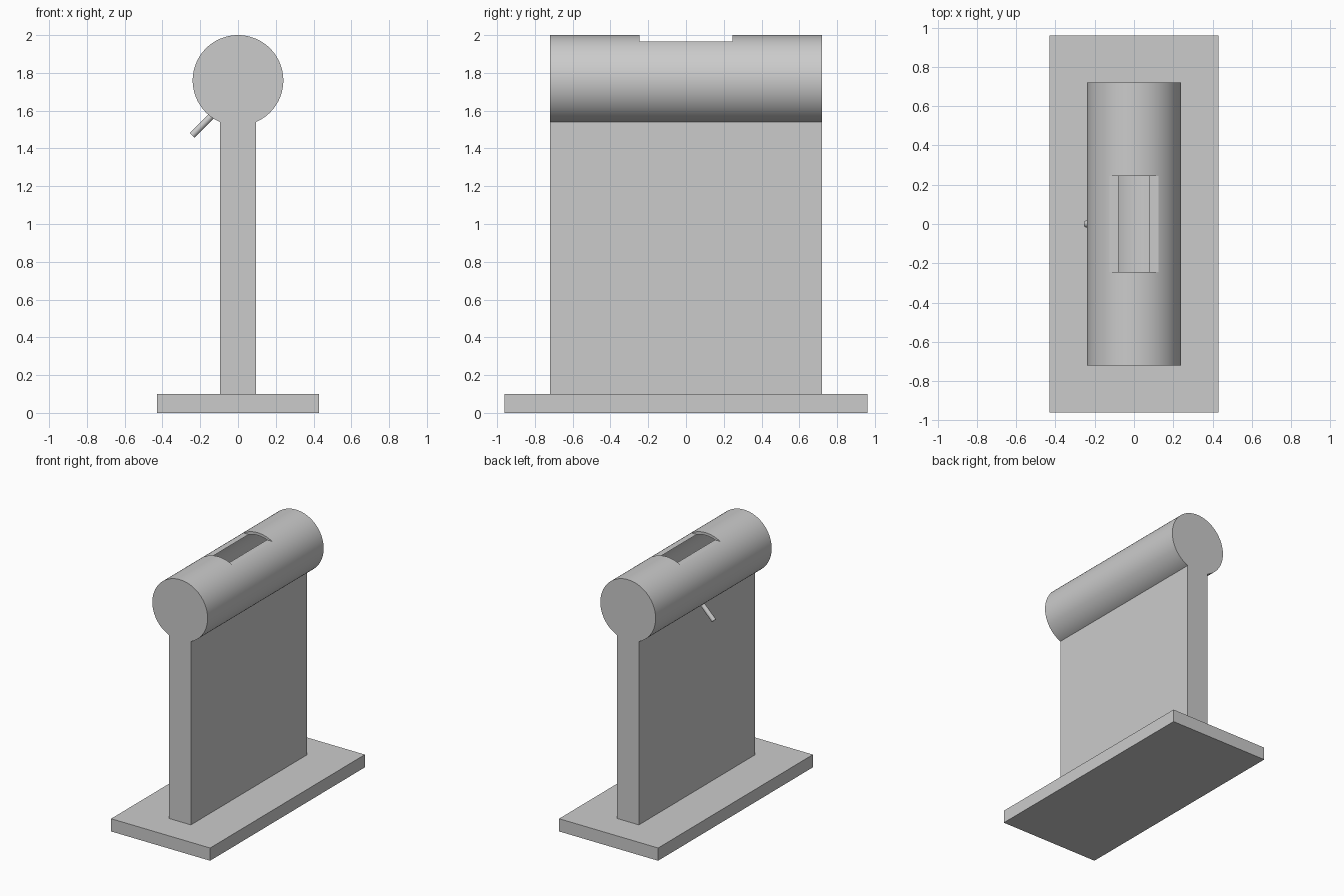
import bpy
from mathutils import Vector

cube = bpy.data.objects.get("Cube")
if cube:
    bpy.data.objects.remove(cube, do_unlink=True)

grey = bpy.data.materials.new("light_grey")
grey.use_nodes = True
grey.diffuse_color = (0.6, 0.6, 0.6, 1)
grey.node_tree.nodes["Principled BSDF"].inputs["Base Color"].default_value = (0.6, 0.6, 0.6, 1)

AXIS_Z = 1.76
RADIUS = 0.24
WALL = 0.02
LENGTH = 1.44


def finish(name):
    ob = bpy.context.object
    ob.name = name
    ob.data.materials.append(grey)
    return ob


def box(name, size, centre):
    bpy.ops.mesh.primitive_cube_add(size=1, location=centre)
    ob = finish(name)
    ob.scale = size
    bpy.ops.object.transform_apply(location=False, rotation=False, scale=True)
    return ob


def rod(name, start, end, radius, sides):
    start, end = Vector(start), Vector(end)
    axis = end - start
    bpy.ops.mesh.primitive_cylinder_add(
        vertices=sides, radius=radius, depth=axis.length, location=(start + end) / 2,
        rotation=axis.to_track_quat('Z', 'Y').to_euler())
    return finish(name)


def smooth(ob):
    bpy.ops.object.select_all(action='DESELECT')
    ob.select_set(True)
    bpy.context.view_layer.objects.active = ob
    bpy.ops.object.shade_smooth_by_angle()


def combine(target, other, operation):
    # apply the boolean and remove the helper
    bpy.context.view_layer.objects.active = target
    mod = target.modifiers.new(operation.lower(), 'BOOLEAN')
    mod.operation = operation
    mod.solver = 'EXACT'
    mod.object = other
    bpy.ops.object.modifier_apply(modifier=mod.name)
    bpy.data.objects.remove(other, do_unlink=True)


# base plate
box("base_plate", (0.86, 1.92, 0.1), (0, 0, 0.05))

# upright panel and horizontal tank share flush ends
tank = rod("tank_and_panel", (0, -LENGTH / 2, AXIS_Z), (0, LENGTH / 2, AXIS_Z), RADIUS, 96)
panel_top = AXIS_Z - RADIUS + WALL
panel = box("panel", (0.19, LENGTH, panel_top - 0.1), (0, 0, (panel_top + 0.1) / 2))
combine(tank, panel, 'UNION')

# hollow inside of the tank
end = LENGTH / 2 - WALL
cavity = rod("cavity", (0, -end, AXIS_Z), (0, end, AXIS_Z), RADIUS - WALL, 96)
combine(tank, cavity, 'DIFFERENCE')

# flat cut that opens the top of the tank
opening = box("opening", (0.4, 0.49, 0.2), (0, 0, 2.065))
combine(tank, opening, 'DIFFERENCE')
smooth(tank)

# slanted spout on the right side
spout = rod("spout", (-0.243, 0, 1.469), (-0.135, 0, 1.577), 0.018, 24)
smooth(spout)
